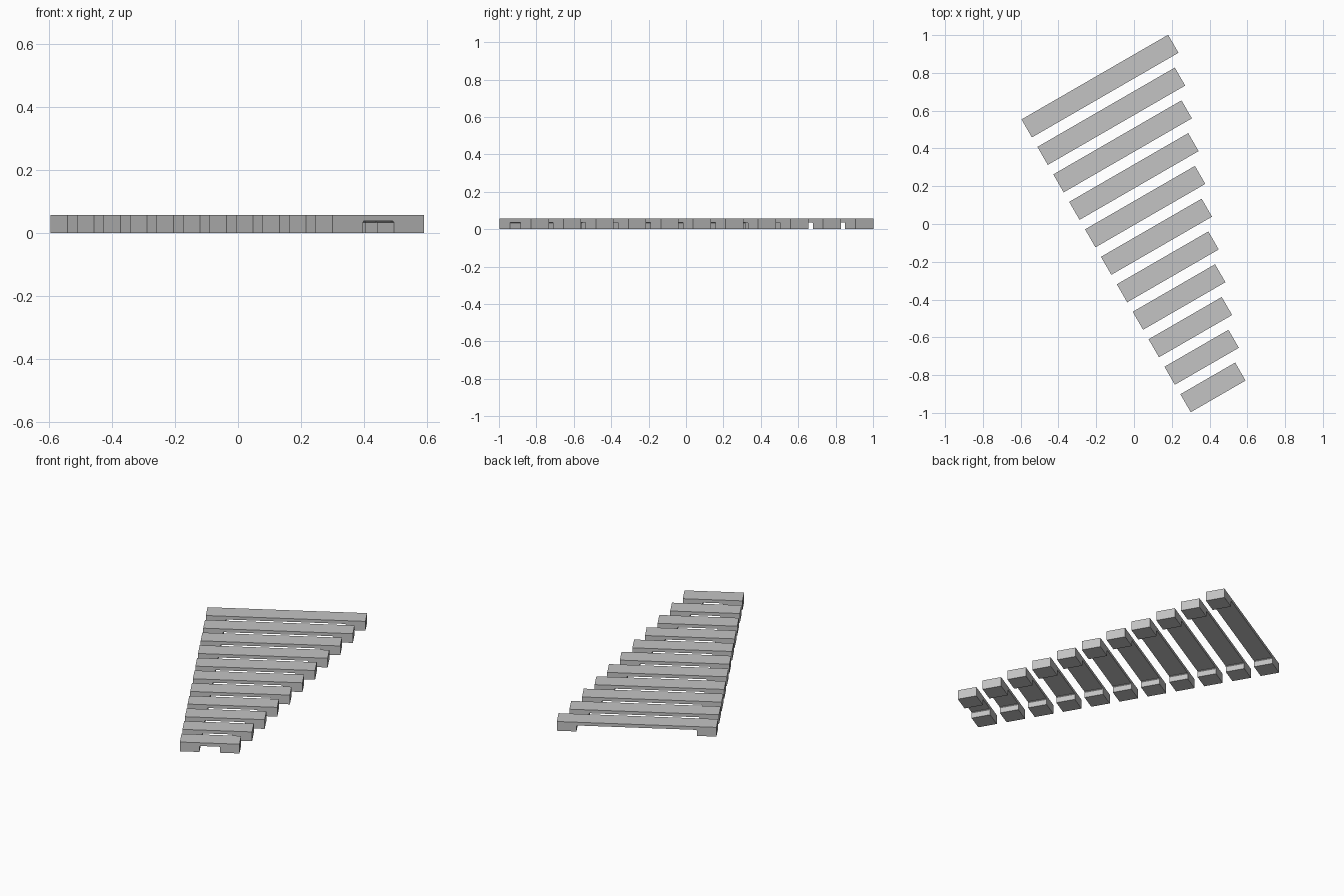
import bpy
import bmesh
from math import radians
from mathutils import Matrix, Vector

cube = bpy.data.objects.get("Cube")
if cube:
    bpy.data.objects.remove(cube, do_unlink=True)

COUNT = 11
WIDTH, HEIGHT = 0.11, 0.057
FOOT, NOTCH, CHAMFER = 0.11, 0.037, 0.004
FIRST, LAST = Vector((0.418, -0.865, 0)), Vector((-0.18, 0.73, 0))
SHORT, LONG = 0.335, 0.896

grey = bpy.data.materials.new("plain_grey")
grey.use_nodes = True
grey.diffuse_color = (0.55, 0.55, 0.55, 1)
grey.node_tree.nodes["Principled BSDF"].inputs["Base Color"].default_value = grey.diffuse_color


def make_bar(name, length, centre):
    """Bar with a foot at each end, extruded from its side profile."""
    half = length / 2
    inner = half - FOOT
    right = [(inner - CHAMFER, NOTCH), (inner, NOTCH - CHAMFER),
             (inner, 0), (half, 0), (half, HEIGHT)]
    profile = right + [(-x, z) for x, z in reversed(right)]
    bm = bmesh.new()
    face = bm.faces.new([bm.verts.new((x, -WIDTH / 2, z)) for x, z in profile])
    swept = bmesh.ops.extrude_face_region(bm, geom=[face])["geom"]
    moved = [v for v in swept if isinstance(v, bmesh.types.BMVert)]
    bmesh.ops.translate(bm, verts=moved, vec=(0, WIDTH, 0))
    bmesh.ops.recalc_face_normals(bm, faces=bm.faces)
    # Split the concave sides into clean convex pieces
    bmesh.ops.triangulate(bm, faces=[f for f in bm.faces if len(f.verts) > 4])
    mesh = bpy.data.meshes.new(name)
    bm.to_mesh(mesh)
    bm.free()
    mesh.materials.append(grey)
    bar = bpy.data.objects.new(name, mesh)
    bar.matrix_world = Matrix.Translation(centre) @ Matrix.Rotation(radians(30), 4, "Z")
    bpy.context.collection.objects.link(bar)


# Row of bars growing longer towards the back
for i in range(COUNT):
    t = i / (COUNT - 1)
    make_bar(f"bar_{i + 1}", SHORT + (LONG - SHORT) * t, FIRST.lerp(LAST, t))
